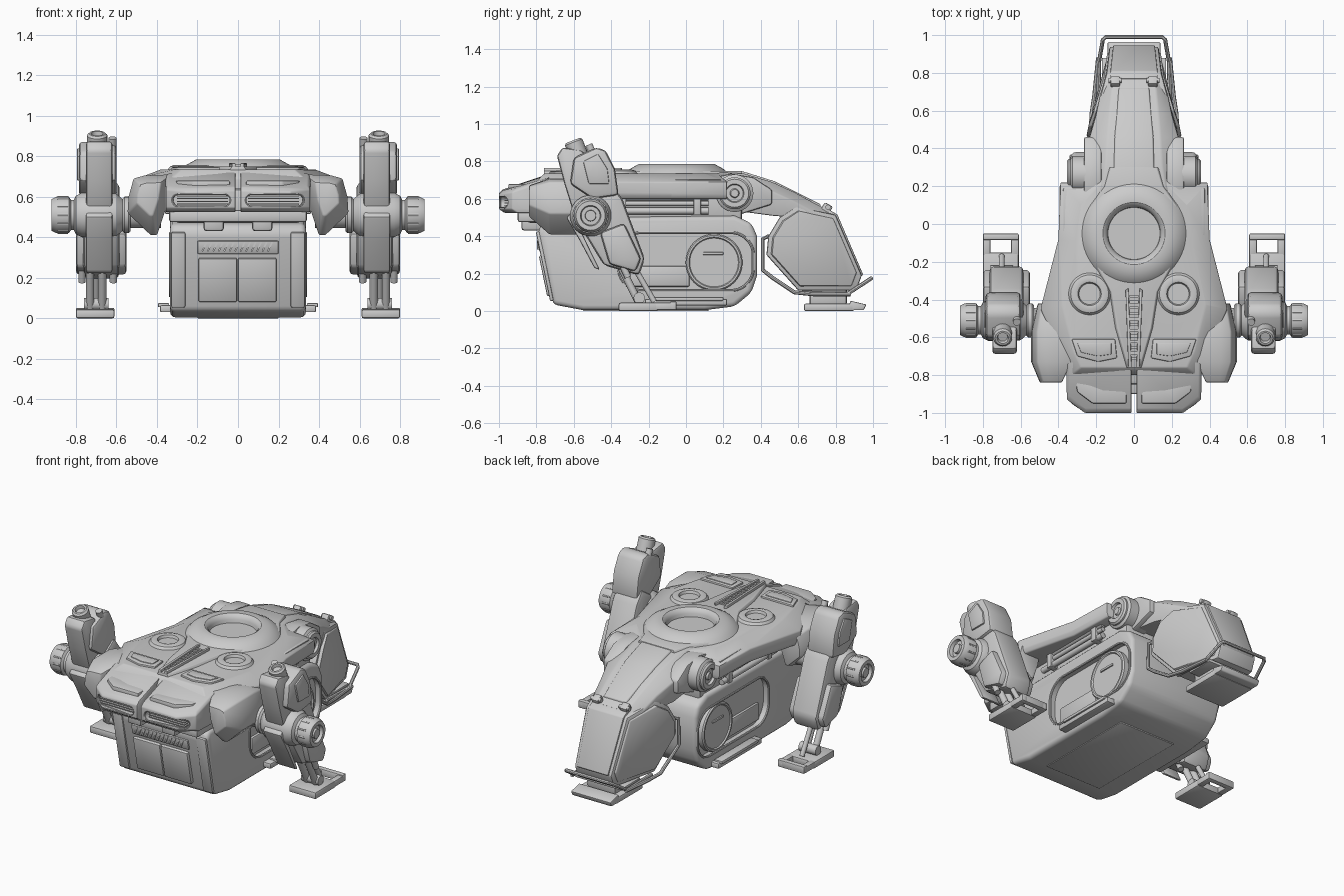
import bpy, bmesh, math
from mathutils import Vector, Matrix

if "Cube" in bpy.data.objects:
    bpy.data.objects.remove(bpy.data.objects["Cube"])

cutters = []

def finish(name, bm, bevel=0, mirror=False, seg=2):
    bmesh.ops.recalc_face_normals(bm, faces=bm.faces)
    if bevel:
        es = [e for e in bm.edges if len(e.link_faces) == 2 and e.calc_face_angle() > 0.45]
        bmesh.ops.bevel(bm, geom=es, offset=bevel, segments=seg, affect='EDGES', clamp_overlap=True, profile=0.5)
    me = bpy.data.meshes.new(name)
    bm.to_mesh(me)
    ob = bpy.data.objects.new(name, me)
    bpy.context.collection.objects.link(ob)
    if mirror:
        ob.modifiers.new("mirror", 'MIRROR').use_mirror_merge = False
    return ob

def loft(name, rings, **kw):
    bm = bmesh.new()
    vs = [[bm.verts.new(p) for p in r] for r in rings]
    n = len(vs[0])
    for a, b in zip(vs, vs[1:]):
        for i in range(n):
            bm.faces.new((a[i], a[(i + 1) % n], b[(i + 1) % n], b[i]))
    bm.faces.new(vs[0])
    bm.faces.new(vs[-1])
    return finish(name, bm, **kw)

def slab(name, prof, axis, a, b, **kw):
    put = {'x': lambda p, t: (t, p[0], p[1]), 'y': lambda p, t: (p[0], t, p[1]), 'z': lambda p, t: (p[0], p[1], t)}[axis]
    return loft(name, [[put(p, t) for p in prof] for t in (a, b)], **kw)

def box(name, lo, hi, tilt=0, axis='X', **kw):
    lo, hi = Vector(lo), Vector(hi)
    bm = bmesh.new()
    m = Matrix.Translation((lo + hi) / 2) @ Matrix.Rotation(math.radians(tilt), 4, axis) @ Matrix.Diagonal((*(hi - lo), 1))
    bmesh.ops.create_cube(bm, size=1, matrix=m)
    return finish(name, bm, **kw)

def lathe(name, prof, center, axis, n=40, **kw):
    # prof holds (radius, distance along axis); both ends are capped
    q = Vector((0, 0, 1)).rotation_difference(Vector(axis))
    rings = [[Vector(center) + q @ Vector((max(r, .002) * math.cos(i * math.tau / n), max(r, .002) * math.sin(i * math.tau / n), h))
              for i in range(n)] for r, h in prof]
    return loft(name, rings, **kw)

def rod(name, p, q, r, n=16, **kw):
    d = Vector(q) - Vector(p)
    return lathe(name, [(r, 0), (r, d.length)], p, d.normalized(), n, **kw)

def pipe(name, pts, r, cyclic=False, mirror=False):
    cu = bpy.data.curves.new(name, 'CURVE')
    cu.dimensions, cu.bevel_depth, cu.bevel_resolution, cu.use_fill_caps = '3D', r, 2, True
    sp = cu.splines.new('POLY')
    sp.points.add(len(pts) - 1)
    for p, c in zip(sp.points, pts):
        p.co = (*c, 1)
    sp.use_cyclic_u = cyclic
    ob = bpy.data.objects.new(name, cu)
    bpy.context.collection.objects.link(ob)
    if mirror:
        ob.modifiers.new("mirror", 'MIRROR')

def stadium(cx, cy, hx, hy, n=8, r=None):
    r = r or min(hx, hy)
    return [(cx + sx * (hx - r) + r * math.cos(a), cy + sy * (hy - r) + r * math.sin(a))
            for k, (sx, sy) in enumerate([(1, 1), (-1, 1), (-1, -1), (1, -1)])
            for a in [(k + (i + .5) / n) * math.pi / 2 for i in range(n)]]

def cut(target, cutter):
    cutter.hide_render = True
    if cutter not in cutters:
        cutters.append(cutter)
    m = target.modifiers.new("cut", 'BOOLEAN')
    m.object, m.solver = cutter, 'EXACT'

def sym(half):
    return half + [(-x, y, z) for x, y, z in reversed(half)]

# Cargo container under the hull
cargo = slab("cargo_container", [(-.795, .42), (-.77, .465), (-.55, .5), (.26, .51), (.35, .47), (.38, .40),
             (.38, .19), (.35, .10), (.26, .025), (.1, .005), (-.55, .005), (-.71, .035)], 'x', -.335, .335, bevel=.035, seg=3)
for s in (-1, 1):
    cut(cargo, slab("side_recess_cutter", stadium(0, .265, .36, .155, r=.12), 'x', s * .295, s * .5))
pipe("side_recess_rim", [(.333, y, z) for y, z in stadium(0, .265, .36, .155, r=.12)], .008, True, True)
lathe("side_hatch", [(.152, .28), (.152, .325), (.145, .333), (.135, .333), (.13, .325), (0, .325)], (0, .15, .26), (1, 0, 0), mirror=True)
box("hatch_grip", (.32, .09, .30), (.333, .20, .315), mirror=True, bevel=.004)
box("recess_plate", (.285, -.30, .13), (.31, .02, .24), mirror=True, bevel=.01)
box("side_skid", (.3, -.22, .03), (.385, .22, .065), mirror=True, bevel=.008)
box("side_skid_edge", (.34, -.17, .055), (.395, .2, .075), mirror=True, bevel=.005)
for x in (-.33, .26):
    box("cargo_corner_post", (x, -.765, .05), (x + .07, -.745, .43), tilt=11.6, bevel=.008)
for x in (-.2, -.005):
    box("cargo_door", (x + .005, -.765, .08), (x + .195, -.735, .30), tilt=11.6, bevel=.008)
box("cargo_vent_plate", (-.2, -.79, .32), (.2, -.76, .385), tilt=11.6, bevel=.005)
for i in range(13):
    box("vent_slat", (-.17 + i * .027, -.797, .328), (-.162 + i * .027, -.782, .378), tilt=25, axis='Y')
box("container_keel", (-.2, -.55, .0), (.2, .12, .012), bevel=.004)

# Chassis between container and hull
box("chassis", (-.31, -.85, .47), (.31, .30, .64), bevel=.02)
box("chin_bar", (-.34, -.90, .475), (.34, -.72, .535), bevel=.012)
box("chin_block", (.07, -.88, .43), (.17, -.74, .52), bevel=.015, mirror=True)
for i, (z, r) in enumerate([(.535, .018), (.575, .014), (.61, .02)]):
    rod("side_conduit", (.335, -.42 + i * .05, z), (.335, .12, z), r, mirror=True)
for i in range(2):
    box("conduit_clamp", (.30, -.36 + i * .4, .515), (.36, -.32 + i * .4, .635), bevel=.006, mirror=True)

# Upper hull shell
low = [(.01, -.80), (.33, -.80), (.37, -.72), (.495, -.45), (.40, -.08), (.39, .22), (.28, .22), (.22, .28), (.01, .30)]
top = [(.01, -.76), (.28, -.76), (.32, -.67), (.38, -.43), (.31, -.1), (.28, .1), (.22, .17), (.15, .24), (.01, .26)]
hull = loft("hull_shell", [sym([(x * .97, y, .60) for x, y in low]), sym([(x, y, .625) for x, y in low]),
                           sym([(x, y, .69) for x, y in low]), sym([(x, y, .735) for x, y in top])], bevel=.008)
spine = [(.03, -.76), (.09, -.55), (.12, -.36), (.23, -.16), (.25, -.03), (.22, .1), (.15, .2), (.12, .3)]
plate = loft("spine_plate", [sym([(x + .015, y, .725) for x, y in spine]), sym([(x, y, .75) for x, y in spine])], bevel=.004)
well = lathe("ring_well_cutter", [(.15, .69), (.15, .9)], (0, -.05, 0), (0, 0, 1), 64)
cut(hull, well)
cut(plate, well)
lathe("main_ring", [(.275, .735), (.255, .757), (.205, .785), (.165, .785), (.15, .775), (.14, .755), (.135, .715), (.11, .71), (0, .71)], (0, -.05, 0), (0, 0, 1), 64)
lathe("small_ring", [(.115, .73), (.10, .75), (.078, .757), (.062, .753), (.056, .737), (0, .737)], (.235, -.37, 0), (0, 0, 1), 48, mirror=True)
slab("spine_rail", [(.012, -.76), (.03, -.76), (.045, -.35), (.03, -.34)], 'z', .74, .766, mirror=True, bevel=.004)
for i in range(12):
    box("spine_slat", (-.025, -.72 + i * .03, .745), (.025, -.706 + i * .03, .758))
slab("front_deck_panel", [(.09, -.71), (.19, -.73), (.30, -.70), (.33, -.61), (.10, -.61)], 'z', .725, .746, mirror=True, bevel=.006)
slab("front_deck_inset", [(.12, -.69), (.19, -.70), (.28, -.68), (.30, -.63), (.12, -.63)], 'z', .74, .751, mirror=True, bevel=.003)
slab("side_deck_panel", [(.31, -.08), (.375, -.06), (.375, .19), (.30, .19), (.29, .1)], 'z', .66, .705, mirror=True, bevel=.008)

# Nose halves with intakes
nose = [(.012, -.75), (.36, -.75), (.355, -.93), (.26, -1.0), (.012, -1.0)]
nz = [.735, .715, .655, .645, .65]
half = loft("nose", [[(x, min(y + .03, -.75), .525) for x, y in nose], [(x, y, .545) for x, y in nose],
             [(x, y, z - .02) for (x, y), z in zip(nose, nz)], [(x * .96 + .002, y + .02, z) for (x, y), z in zip(nose, nz)]], bevel=.006)
cut(half, slab("intake_cutter", stadium(.18, .583, .145, .03), 'y', -1.1, -.93))
half.modifiers.new("mirror", 'MIRROR').use_mirror_merge = False
pipe("intake_rim", [(x, -.995 + max(0, x - .26) * .75, z) for x, z in stadium(.18, .583, .145, .032)], .006, True, True)
for i in range(4):
    box("intake_slat", (.05, -.97, .560 + i * .014), (.30, -.92, .566 + i * .014), mirror=True)
slab("nose_top_plate", [(.04, -.95), (.22, -.95), (.3, -.89), (.32, -.78), (.22, -.78), (.17, -.83), (.04, -.83)], 'z', .64, .68, mirror=True, bevel=.008)

# Shoulder guards
guard = [(.33, .71), (.46, .705), (.515, .69), (.54, .60), (.545, .52), (.43, .41), (.40, .41), (.35, .56)]
def guard_ring(y, s, dx=0, dz=0):
    return [(.42 + (x - .42) * s + dx, y, .58 + (z - .58) * s + dz) for x, z in guard]
loft("shoulder_guard", [guard_ring(-.84, .55, .01, .02), guard_ring(-.73, 1), guard_ring(-.57, 1), guard_ring(-.42, .72)], bevel=.008, mirror=True)

# Front legs
X = (1, 0, 0)
rod("shoulder_shaft", (.38, -.51, .51), (.6, -.51, .51), .065, 32, mirror=True)
lathe("shoulder_collar", [(.08, .53), (.09, .54), (.09, .56), (.08, .57)], (0, -.51, .51), X, mirror=True)
lathe("leg_joint", [(.07, .56), (.105, .60), (.11, .64), (.11, .77), (.095, .80), (.075, .81), (.075, .825), (.09, .835), (.09, .895),
                    (.078, .92), (.055, .92), (.05, .90), (.03, .90), (.028, .915), (0, .915)], (0, -.51, .51), X, mirror=True)
for i in range(12):
    a = i * math.tau / 12
    y, z = -.51 + .084 * math.cos(a), .51 + .084 * math.sin(a)
    rod("joint_notch", (.84, y, z), (.89, y, z), .009, 8, mirror=True)
slab("leg_upper", [(-.69, .83), (-.66, .875), (-.56, .86), (-.50, .80), (-.40, .66), (-.44, .52), (-.60, .52), (-.65, .68)], 'x', .62, .75, bevel=.015, mirror=True)
slab("leg_upper_outer", [(-.60, .82), (-.48, .875), (-.43, .86), (-.38, .76), (-.36, .62), (-.50, .60), (-.62, .68)], 'x', .60, .785, bevel=.02, mirror=True)
slab("leg_upper_panel", [(-.55, .80), (-.47, .84), (-.42, .76), (-.41, .68), (-.52, .68)], 'x', .775, .795, bevel=.006, mirror=True)
lathe("leg_top_cap", [(.05, -.1), (.05, .03), (.04, .04), (.03, .04), (.025, .02), (0, .02)], (.695, -.59, .875), Vector((0, -.36, .93)).normalized(), 24, mirror=True)
rod("leg_top_pin", (.62, -.49, .82), (.62, -.52, .89), .02, mirror=True)
slab("leg_lower", [(-.58, .56), (-.40, .68), (-.34, .60), (-.22, .28), (-.25, .19), (-.44, .245), (-.54, .41)], 'x', .585, .765, bevel=.025, mirror=True)
slab("calf_side_pod", [(-.46, .42), (-.33, .47), (-.24, .28), (-.27, .21), (-.41, .25)], 'x', .55, .80, bevel=.02, mirror=True)
slab("leg_front_plate", [(-.64, .50), (-.61, .53), (-.50, .30), (-.46, .22), (-.49, .23), (-.57, .38)], 'x', .62, .75, bevel=.01, mirror=True)
for x in (.615, .77):
    rod("calf_piston", (x, -.42, .42), (x, -.31, .18), .018, mirror=True)
for x in (.67, .73):
    rod("ankle_strut", (x, -.36, .26), (x, -.25, .04), .02, mirror=True)
rod("ankle_piston", (.70, -.28, .24), (.70, -.17, .05), .015, mirror=True)
rod("ankle_pin", (.64, -.25, .07), (.76, -.25, .07), .03, 20, mirror=True)
box("front_foot", (.61, -.36, 0), (.80, -.15, .045), bevel=.01, mirror=True)
for x in (.61, .76):
    box("foot_prong", (x, -.17, .005), (x + .04, -.05, .045), bevel=.008, mirror=True)
box("foot_toe_bar", (.61, -.085, .005), (.80, -.05, .052), bevel=.008, mirror=True)

# Rear hinge and tail arm
lathe("rear_hinge", [(.10, .2), (.10, .325), (.085, .335), (.085, .345), (.075, .355), (.05, .355), (.045, .34), (.025, .34), (.02, .35), (0, .35)],
      (0, .26, .63), X, mirror=True)
slab("hinge_bracket", [(.08, .70), (.24, .735), (.36, .715), (.46, .65), (.46, .57), (.30, .52), (.10, .52)], 'x', .17, .265, bevel=.012, mirror=True)
arm = [(.12, .745, .55, .18, .23), (.31, .735, .53, .15, .235), (.46, .69, .51, .14, .235), (.58, .635, .50, .13, .20), (.68, .58, .44, .12, .18), (.79, .525, .42, .11, .15)]
loft("tail_arm", [[(-b, y, z0), (-b, y, z1 - .05), (-t, y, z1), (t, y, z1), (b, y, z1 - .05), (b, y, z0)] for y, z1, z0, t, b in arm], bevel=.008)
loft("tail_arm_ridge", [[(-w, y, z - .03), (-w * .85, y, z + .008), (w * .85, y, z + .008), (w, y, z - .03)]
     for y, z, w in [(.2, .742, .12), (.31, .737, .12), (.47, .687, .115), (.72, .562, .09)]], bevel=.004)

# Tail shin (y, z, half width): narrow at the back, flared to the front
shin = [(.59, .56, .20), (.80, .515, .145), (.94, .19, .13), (.91, .11, .13), (.60, .11, .20), (.43, .30, .235), (.44, .40, .24), (.50, .50, .23)]
loft("tail_shin", [[(s * w, y, z) for y, z, w in shin] for s in (-1, 1)], bevel=.01)
def plate_ring(k, off):
    return [(w + off, .68 + (y - .68) * k, .33 + (z - .33) * k) for y, z, w in shin]
loft("tail_side_panel", [plate_ring(.92, -.02), plate_ring(.88, .012)], mirror=True, bevel=.004)
loft("tail_back_panel", [[(-w, y, z), (w, y, z), (w, y - .03, z - .03), (-w, y - .03, z - .03)]
     for y, z, w in [(.77, .54, .125), (.81, .515, .125), (.947, .195, .11)]], bevel=.005)
box("shin_latch", (.075, .72, .50), (.125, .77, .575), tilt=-30, bevel=.008, mirror=True)
rod("shin_latch_pin", (.065, .76, .555), (.135, .76, .555), .014, mirror=True)
box("tail_ankle", (-.10, .66, .03), (.10, .86, .13), bevel=.015)
box("tail_foot", (-.14, .63, 0), (.14, .90, .04), bevel=.01)
slab("tail_toe", [(.86, .005), (.95, .005), (.965, .035), (.88, .055)], 'x', -.14, .14, bevel=.006)
pipe("tail_rail", [(.19, .62, .10), (.185, .86, .09), (.165, .975, .165), (.15, .99, .175), (-.15, .99, .175), (-.165, .975, .165), (-.185, .86, .09), (-.19, .62, .10)], .011)
pipe("side_guard_rail", [(.20, .44, .40), (.235, .41, .385), (.235, .41, .22), (.23, .46, .18), (.225, .58, .10), (.21, .68, .09), (.19, .88, .09)], .011, mirror=True)
box("tail_step", (-.17, .70, .085), (.17, .88, .105), bevel=.006)

# Apply modifiers, drop cutters, shade
bpy.context.view_layer.update()
bpy.ops.object.select_all(action='SELECT')
bpy.context.view_layer.objects.active = cargo
bpy.ops.object.convert(target='MESH')
for c in cutters:
    bpy.data.objects.remove(c)
bpy.ops.object.shade_smooth_by_angle(angle=math.radians(32))
